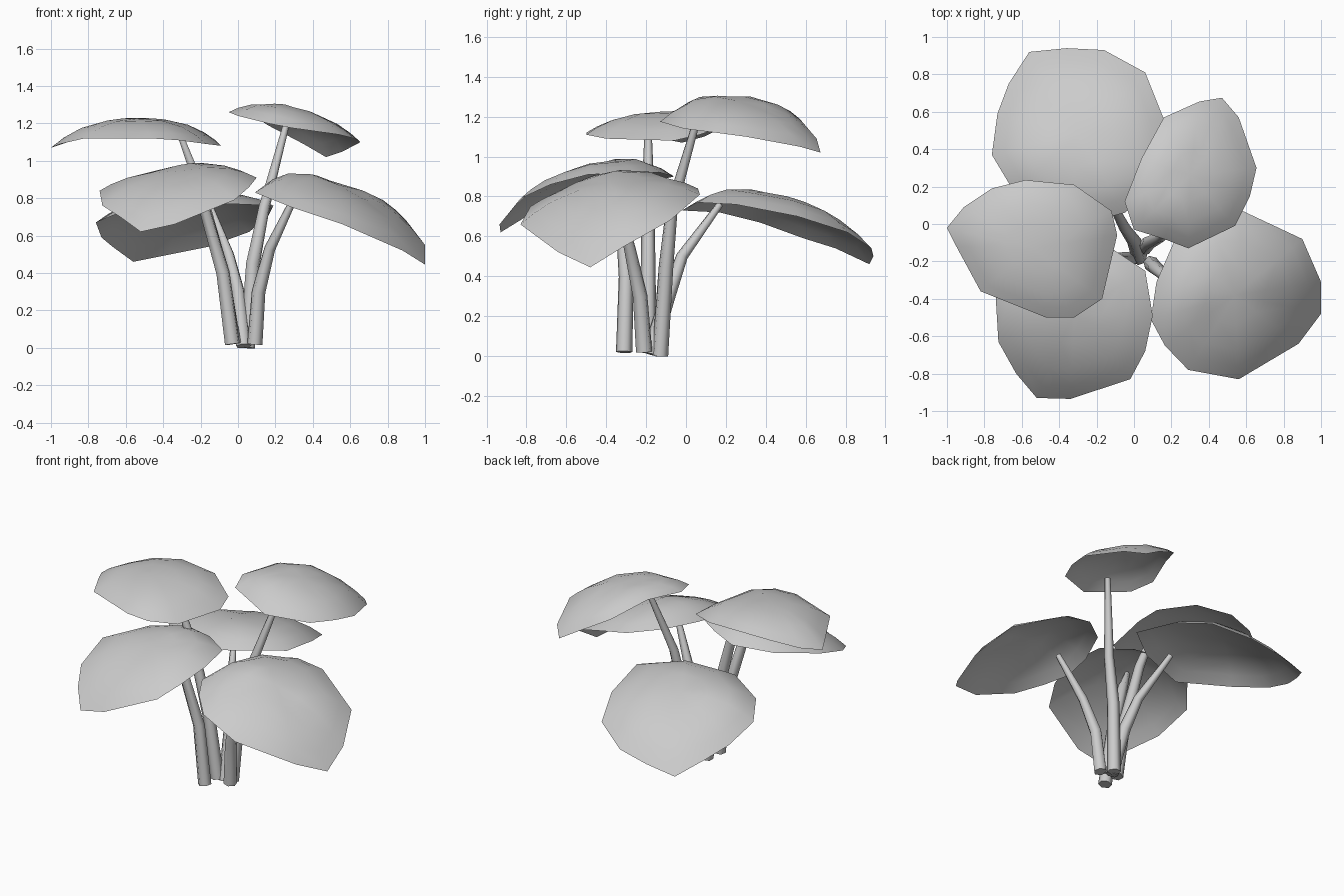
import bpy, bmesh
from mathutils import Vector

old = bpy.data.objects.get("Cube")
if old:
    bpy.data.objects.remove(old, do_unlink=True)

grey = bpy.data.materials.new("plain_grey")
grey.use_nodes = True
grey.diffuse_color = (0.6, 0.6, 0.6, 1)
grey.node_tree.nodes["Principled BSDF"].inputs["Base Color"].default_value = grey.diffuse_color


def finish(obj):
    """Assign the colour and smooth the soft edges."""
    bpy.ops.object.select_all(action="DESELECT")
    obj.select_set(True)
    bpy.context.view_layer.objects.active = obj
    if obj.type == "CURVE":
        bpy.ops.object.convert(target="MESH")
    obj = bpy.context.object
    obj.data.materials.clear()
    obj.data.materials.append(grey)
    bpy.ops.object.shade_smooth_by_angle(angle=1.15)


def make_leaf(name, centre, rim):
    """Domed sheet: each diameter arches from rim over the centre to rim."""
    centre = Vector(centre)
    rim = [Vector(p) for p in rim]
    half = len(rim) // 2
    bm = bmesh.new()
    middle = bm.verts.new(centre)
    rings = []
    for s in (0.35, 0.65, 0.85, 1.0):
        ring = []
        for i, p in enumerate(rim):
            opposite = rim[(i + half) % len(rim)]
            slope = (p.z - opposite.z) / 2
            drop = p.z - centre.z - slope
            point = centre.lerp(p, s)
            point.z = centre.z + slope * s + drop * s ** 2.7
            ring.append(bm.verts.new(point))
        rings.append(ring)
    for i in range(len(rim)):
        j = (i + 1) % len(rim)
        bm.faces.new((middle, rings[0][i], rings[0][j]))
        for inner, outer in zip(rings, rings[1:]):
            bm.faces.new((inner[i], outer[i], outer[j], inner[j]))
    mesh = bpy.data.meshes.new(name)
    bm.to_mesh(mesh)
    bm.free()
    obj = bpy.data.objects.new(name, mesh)
    bpy.context.collection.objects.link(obj)
    finish(obj)


def make_stem(name, path):
    """Bent six-sided stalk that narrows upwards."""
    curve = bpy.data.curves.new(name, "CURVE")
    curve.dimensions = "3D"
    curve.bevel_depth = 0.042
    curve.bevel_resolution = 1
    curve.use_fill_caps = True
    spline = curve.splines.new("POLY")
    spline.points.add(len(path) - 1)
    for point, co, radius in zip(spline.points, path, (1, 0.9, 0.72, 0.42)):
        point.co = (*co, 1)
        point.radius = radius
    obj = bpy.data.objects.new(name, curve)
    bpy.context.collection.objects.link(obj)
    finish(obj)


# Leaves, each rim starting at the drooping tip
make_leaf("front_left_leaf", (.54, -.38, .87), [
    (1, -.48, .445), (1, -.31, .55), (.9, -.08, .68), (.58, .07, .81),
    (.4, .06, .84), (.22, -.08, .86), (.12, -.31, .85), (.09, -.51, .83),
    (.165, -.65, .8), (.29, -.78, .75), (.56, -.83, .66), (.88, -.64, .52)])
make_leaf("back_left_leaf", (.3, .26, 1.28), [
    (.47, .675, 1.02), (.35, .655, 1.09), (.16, .57, 1.19), (.04, .35, 1.27),
    (-.05, .12, 1.26), (0, -.03, 1.24), (.16, -.08, 1.2), (.29, -.13, 1.175),
    (.54, -.01, 1.14), (.62, .15, 1.12), (.655, .3, 1.1), (.56, .57, 1.05)])
make_leaf("right_leaf", (-.54, -.13, 1.225), [
    (-1, -.02, 1.07), (-.95, -.12, 1.09), (-.82, -.36, 1.12), (-.47, -.5, 1.12),
    (-.32, -.5, 1.11), (-.17, -.4, 1.09), (-.09, -.06, 1.08), (-.12, .07, 1.11),
    (-.32, .21, 1.16), (-.58, .235, 1.175), (-.76, .19, 1.15), (-.91, .09, 1.1)])
make_leaf("front_right_leaf", (-.32, -.48, .945), [
    (-.52, -.93, .62), (-.34, -.935, .66), (-.02, -.83, .79), (.06, -.68, .86),
    (.1, -.49, .91), (.06, -.25, .92), (-.12, -.13, .92), (-.3, -.06, .9),
    (-.55, -.15, .88), (-.74, -.38, .84), (-.725, -.63, .76), (-.63, -.8, .7)])
make_leaf("back_right_leaf", (-.3, .48, .79), [
    (-.56, .92, .46), (-.67, .75, .54), (-.73, .59, .59), (-.76, .37, .67),
    (-.64, .17, .72), (-.35, -.02, .73), (-.05, .06, .77), (.19, .25, .76),
    (.16, .56, .7), (.06, .81, .62), (-.16, .93, .54), (-.36, .94, .5)])

# Stems, from the ground to the underside of each leaf
make_stem("front_left_stem", [
    (.09, -.21, .02), (.11, -.23, .3), (.17, -.28, .53), (.31, -.35, .82)])
make_stem("back_left_stem", [
    (.05, -.13, 0), (.08, -.1, .45), (.14, -.07, .75), (.26, .06, 1.2)])
make_stem("right_stem", [
    (-.02, -.19, .02), (-.08, -.19, .4), (-.2, -.19, .85), (-.31, -.19, 1.14)])
make_stem("front_right_stem", [
    (-.03, -.31, .02), (-.08, -.3, .4), (-.19, -.33, .78), (-.28, -.4, .93)])
make_stem("back_right_stem", [
    (.03, -.18, .01), (0, -.09, .3), (-.05, -.02, .5), (-.15, .17, .76)])
